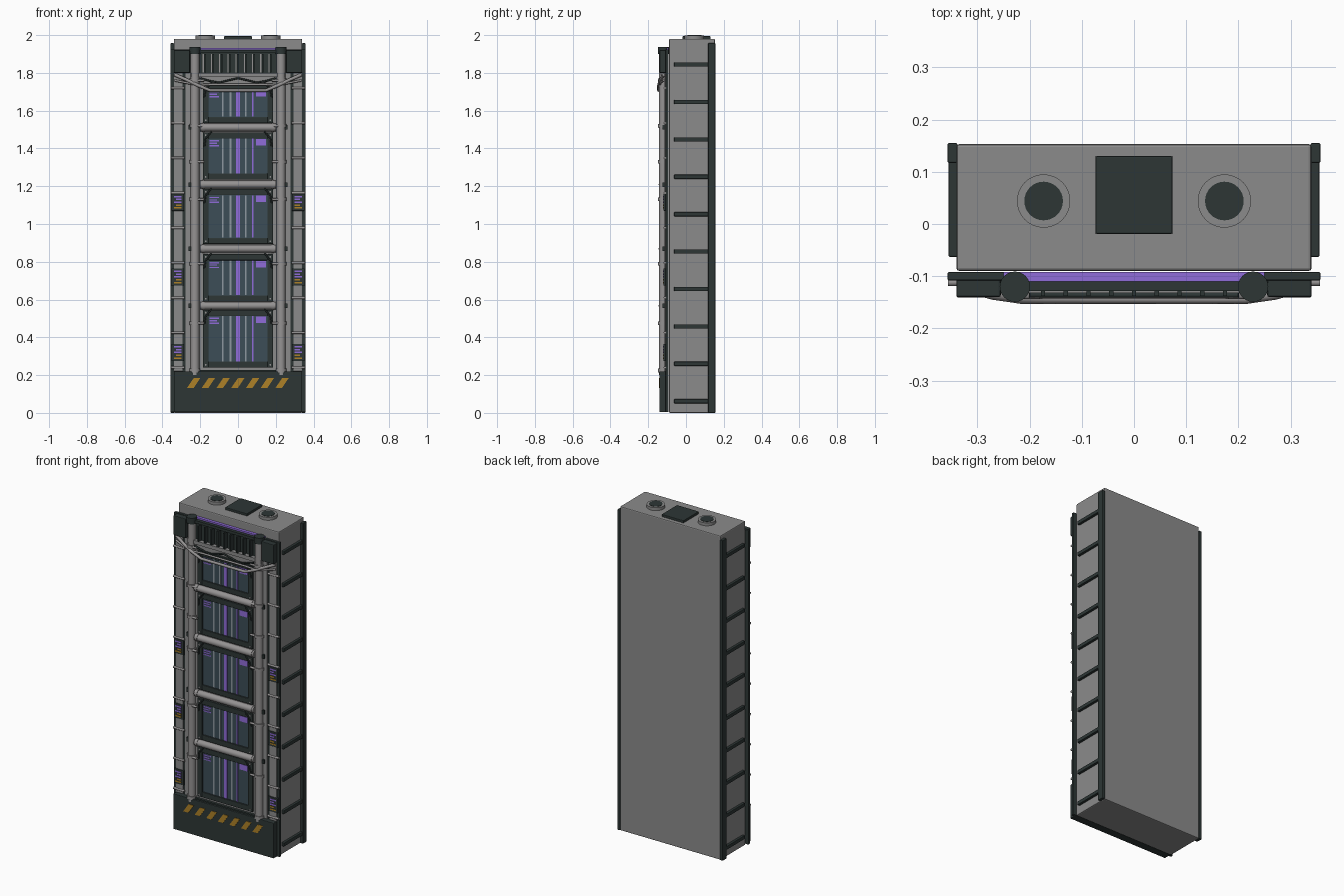
import bpy
import math
from mathutils import Vector

if "Cube" in bpy.data.objects:
    bpy.data.objects.remove(bpy.data.objects["Cube"], do_unlink=True)


def material(name, rgb):
    m = bpy.data.materials.new(name)
    m.use_nodes = True
    m.diffuse_color = (*rgb, 1)
    node = next(n for n in m.node_tree.nodes if n.type == "BSDF_PRINCIPLED")
    node.inputs["Base Color"].default_value = (*rgb, 1)
    return m


GREY = material("panel grey", (0.26, 0.26, 0.26))
PIPE = material("pipe grey", (0.30, 0.29, 0.29))
DARK = material("dark green grey", (0.026, 0.037, 0.036))
GLASS = material("blue glass", (0.045, 0.075, 0.095))
PURPLE = material("violet light", (0.28, 0.15, 0.70))
PALE = material("pale line", (0.27, 0.31, 0.35))
AMBER = material("amber paint", (0.42, 0.22, 0.02))


def finish(name, verts, faces, mat):
    mesh = bpy.data.meshes.new(name)
    mesh.from_pydata(verts, [], faces)
    mesh.materials.append(mat)
    obj = bpy.data.objects.new(name, mesh)
    bpy.context.collection.objects.link(obj)
    return obj


def box(name, x, y, z, mat, bevel=0, slant=0):
    """Box from (min, max) pairs; slant shifts the upper edge along x."""
    verts = [(a + (slant if c == z[1] else 0), b, c) for a in x for b in y for c in z]
    faces = [(0, 1, 3, 2), (4, 6, 7, 5), (0, 4, 5, 1), (2, 3, 7, 6), (0, 2, 6, 4), (1, 5, 7, 3)]
    obj = finish(name, verts, faces, mat)
    if bevel:
        mod = obj.modifiers.new("edge", "BEVEL")
        mod.width = bevel
        mod.segments = 2
    return obj


def rod(name, start, end, radius, mat, sides=16):
    start, end = Vector(start), Vector(end)
    turn = (end - start).to_track_quat("Z", "Y")
    ring = [turn @ Vector((radius * math.cos(t), radius * math.sin(t), 0))
            for t in (math.tau * i / sides for i in range(sides))]
    verts = [start + p for p in ring] + [end + p for p in ring]
    faces = [(i, (i + 1) % sides, sides + (i + 1) % sides, sides + i) for i in range(sides)]
    faces += [tuple(reversed(range(sides))), tuple(range(sides, 2 * sides))]
    obj = finish(name, verts, faces, mat)
    for p in obj.data.polygons:
        p.use_smooth = len(p.vertices) == 4
    return obj


def cable(name, points, radius, mat):
    curve = bpy.data.curves.new(name, "CURVE")
    curve.dimensions = "3D"
    curve.bevel_depth = radius
    curve.bevel_resolution = 2
    curve.use_fill_caps = True
    spline = curve.splines.new("POLY")
    spline.points.add(len(points) - 1)
    for p, co in zip(spline.points, points):
        p.co = (*co, 1)
    curve.materials.append(mat)
    bpy.context.collection.objects.link(bpy.data.objects.new(name, curve))


def span(side, a, b):
    return tuple(sorted((side * a, side * b)))


# Cabinet shell, backing plate and front panel
box("cabinet", (-0.34, 0.34), (-0.09, 0.153), (0, 1.98), GREY, 0.006)
box("front_plate", (-0.357, 0.357), (-0.108, -0.092), (0.004, 1.925), DARK, 0.003)
box("front_panel", (-0.277, 0.277), (-0.114, -0.105), (0.2, 1.8), GREY)

# Roof vents and hatch
box("roof_hatch", (-0.074, 0.074), (-0.019, 0.13), (1.975, 1.994), DARK, 0.003)
for s in (-1, 1):
    x = s * 0.173
    rod("vent_base", (x, 0.044, 1.975), (x, 0.044, 1.998), 0.051, GREY, 32)
    rod("vent_core", (x, 0.044, 1.99), (x, 0.044, 2.0), 0.037, DARK, 32)

# Side posts and ribs
for s in (-1, 1):
    box("rear_post", span(s, 0.338, 0.357), (0.117, 0.155), (0, 1.957), DARK, 0.003)
    for i in range(10):
        z = 0.062 + 0.198 * i
        box("side_rib", span(s, 0.335, 0.355), (-0.063, 0.12), (z - 0.011, z + 0.011), DARK, 0.003)

# Base block with hazard stripes
box("base_block", (-0.34, 0.34), (-0.141, -0.1), (0.004, 0.22), DARK, 0.004)
box("base_latch", (-0.2, 0.2), (-0.13, -0.11), (0.215, 0.228), DARK)
for i in range(7):
    x = -0.27 + 0.078 * i
    box("hazard_stripe", (x, x + 0.035), (-0.144, -0.14), (0.132, 0.185), AMBER, slant=0.036)

# Header with louvre fins
for s in (-1, 1):
    box("header_block", span(s, 0.255, 0.34), (-0.14, -0.1), (1.8, 1.92), DARK, 0.004)
box("header_rail", (-0.25, 0.25), (-0.128, -0.1), (1.905, 1.922), DARK)
box("header_sill", (-0.25, 0.25), (-0.132, -0.1), (1.778, 1.8), GREY)
box("header_light", (-0.25, 0.25), (-0.11, -0.092), (1.924, 1.933), PURPLE)
for i in range(11):
    x = (i - 5) * 0.0435
    box("louvre_fin", (x - 0.004, x + 0.004), (-0.138, -0.1), (1.802, 1.9), DARK)
    box("louvre_strip", (x - 0.013, x - 0.007), (-0.112, -0.105), (1.802, 1.9), PIPE)

# Display windows
windows = [(0.24, 0.545), (0.59, 0.84), (0.895, 1.185), (1.235, 1.485), (1.535, 1.745)]
for low, high in windows:
    box("window_back", (-0.16, 0.16), (-0.117, -0.11), (low + 0.01, high - 0.01), GLASS)
    for s in (-1, 1):
        box("window_jamb", span(s, 0.155, 0.186), (-0.126, -0.11), (low, high), DARK, 0.003)
        cable("corner_cable", [(s * 0.178, -0.126, high - 0.075), (s * 0.172, -0.132, high - 0.035),
                               (s * 0.14, -0.132, high + 0.005)], 0.004, DARK)
    for z in (low, high - 0.032):
        box("window_rail", (-0.157, 0.157), (-0.125, -0.11), (z, z + 0.032), DARK, 0.003)
    bottom, top = low + 0.033, high - 0.033
    for x, w, mat in ((-0.08, 0.008, PALE), (-0.039, 0.01, PALE), (0, 0.02, PURPLE),
                      (0.041, 0.01, PALE), (0.077, 0.008, PURPLE)):
        box("display_line", (x - w / 2, x + w / 2), (-0.119, -0.116), (bottom, top), mat)
    box("display_block", (0.095, 0.148), (-0.119, -0.116), (top - 0.036, top - 0.002), PURPLE)
    for k in range(3):
        z = top - 0.008 - 0.013 * k
        box("display_text", (-0.15, -0.1 - 0.01 * (k % 2)), (-0.119, -0.116), (z - 0.007, z), PURPLE)
    for s in (-1, 1):
        for z in (low + 0.014, high - 0.014):
            rod("window_bolt", (s * 0.171, -0.12, z), (s * 0.171, -0.129, z), 0.005, PIPE, 8)

# Cross pipes between the windows
for z in (0.567, 0.869, 1.209, 1.511):
    rod("cross_pipe", (-0.2, -0.122, z), (0.2, -0.122, z), 0.02, PIPE)
    for s in (-1, 1):
        rod("pipe_collar", (s * 0.178, -0.122, z), (s * 0.19, -0.122, z), 0.023, PIPE)
        box("pipe_stub", span(s, 0.248, 0.262), (-0.125, -0.11), (z - 0.012, z + 0.012), DARK)

# Upright pipes with caps, clamps and side runs
for s in (-1, 1):
    x = s * 0.228
    rod("upright_pipe", (x, -0.12, 0.2), (x, -0.12, 1.92), 0.023, PIPE)
    rod("pipe_cap", (x, -0.12, 1.9), (x, -0.12, 1.937), 0.029, DARK, 24)
    rod("pipe_foot", (x, -0.12, 0.215), (x, -0.12, 0.235), 0.028, PIPE, 24)
    for z in (0.475, 0.79, 1.13, 1.33, 1.52, 1.76):
        rod("pipe_clamp", (x, -0.12, z - 0.009), (x, -0.12, z + 0.009), 0.028, PIPE)
        rod("clamp_arm", (x, -0.137, z), (s * 0.18, -0.137, z), 0.007, PIPE, 8)
    box("side_run", span(s, 0.293, 0.339), (-0.114, -0.105), (0.22, 1.8), GREY, 0.002)
    for i in range(9):
        z = 0.24 + 0.185 * i
        rod("run_tie", (s * 0.282, -0.112, z), (s * 0.356, -0.112, z), 0.007, PIPE, 8)

    # Control plates with indicator lines
    for z in (0.32, 0.72, 1.115):
        box("control_plate", span(s, 0.285, 0.352), (-0.119, -0.105), (z - 0.045, z + 0.045), DARK, 0.002)
        for k in range(5):
            h = z + 0.03 - 0.015 * k
            mat = AMBER if k > 2 else PURPLE
            box("indicator", span(s, 0.3, 0.34 - 0.012 * (k % 2)), (-0.121, -0.118), (h - 0.004, h + 0.004), mat)

# Hanging cables under the header
for drop, depth, r in ((0, -0.14, 0.009), (0.03, -0.133, 0.006)):
    half = [(0.335, -0.118, 1.79 - drop), (0.27, -0.136, 1.762 - drop / 2),
            (0.215, depth - 0.004, 1.735), (0.15, depth - 0.004, 1.708 + drop)]
    cable("hanging_cable", [(-x, y, z) for x, y, z in half] + half[::-1], r, PIPE)
cable("slack_cable", [(x / 20, -0.136, 1.76 + 0.012 * math.cos(x * 1.5)) for x in range(-4, 5)], 0.005, DARK)
